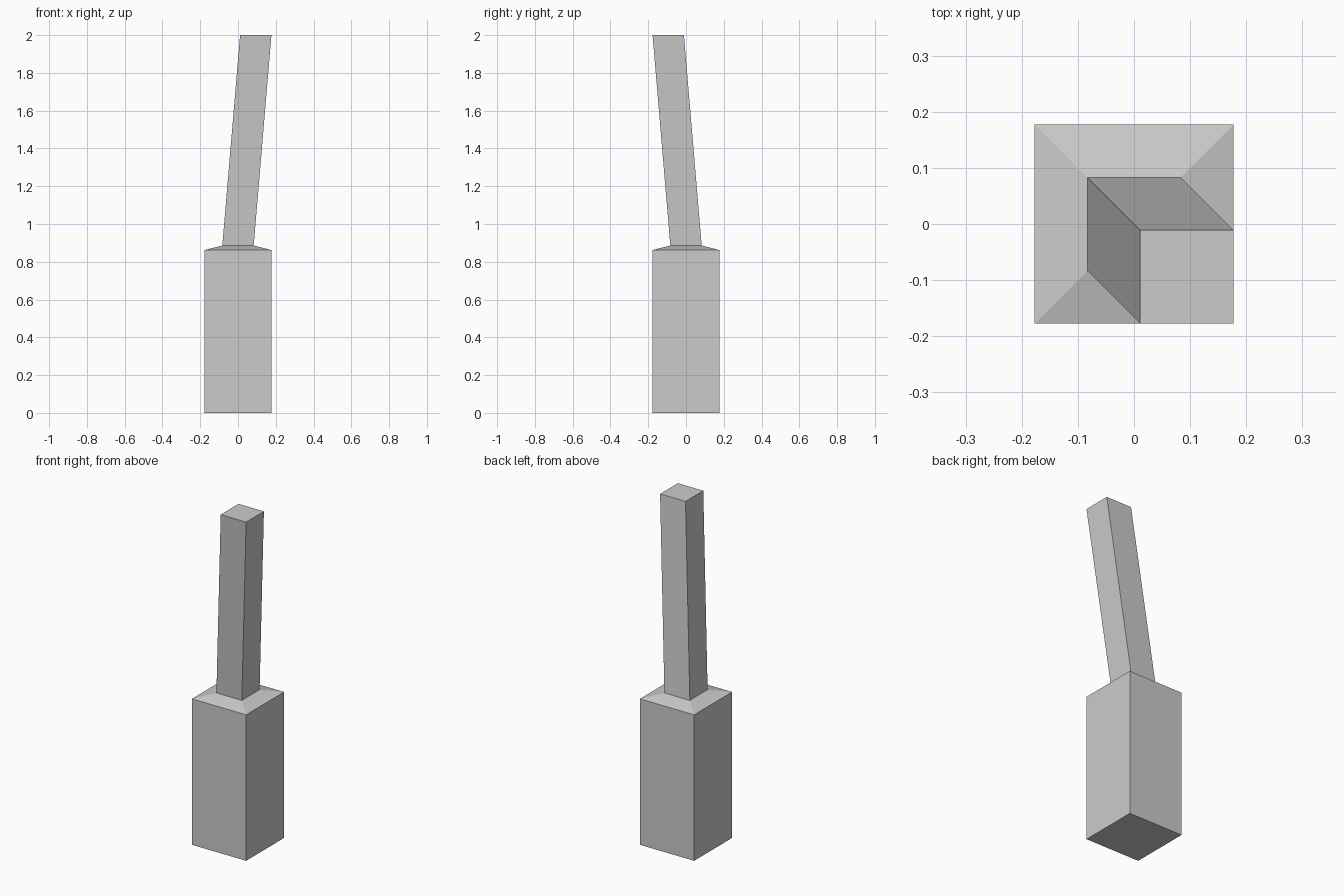
import bpy, bmesh

if "Cube" in bpy.data.objects:
    bpy.data.objects.remove(bpy.data.objects["Cube"])


def square_loft(name, sections, cap_bottom=True, cap_top=True):
    """Loft square sections given as (centre x, centre y, z, half width)."""
    bm = bmesh.new()
    rings = [[bm.verts.new((cx + sx * h, cy + sy * h, z))
              for sx, sy in ((-1, -1), (1, -1), (1, 1), (-1, 1))]
             for cx, cy, z, h in sections]
    for low, high in zip(rings, rings[1:]):
        for i in range(4):
            j = (i + 1) % 4
            bm.faces.new((low[i], low[j], high[j], high[i]))
    if cap_bottom:
        bm.faces.new(rings[0][::-1])
    if cap_top:
        bm.faces.new(rings[-1])
    mesh = bpy.data.meshes.new(name)
    bm.to_mesh(mesh)
    bm.free()
    obj = bpy.data.objects.new(name, mesh)
    bpy.context.collection.objects.link(obj)
    return obj


BASE, SHAFT, LEAN = 0.177, 0.083, 0.094
SHOULDER_Z, NECK_Z, TOP_Z = 0.862, 0.886, 2.0

# Square block with a shallow sloped shoulder, open where the shaft joins
square_loft("base_block", [(0, 0, 0, BASE), (0, 0, SHOULDER_Z, BASE),
                           (0, 0, NECK_Z, SHAFT)], cap_top=False)

# Slanted shaft leaning toward the front right, with a level top
square_loft("leaning_shaft", [(0, 0, NECK_Z, SHAFT),
                              (LEAN, -LEAN, TOP_Z, SHAFT)], cap_bottom=False)
